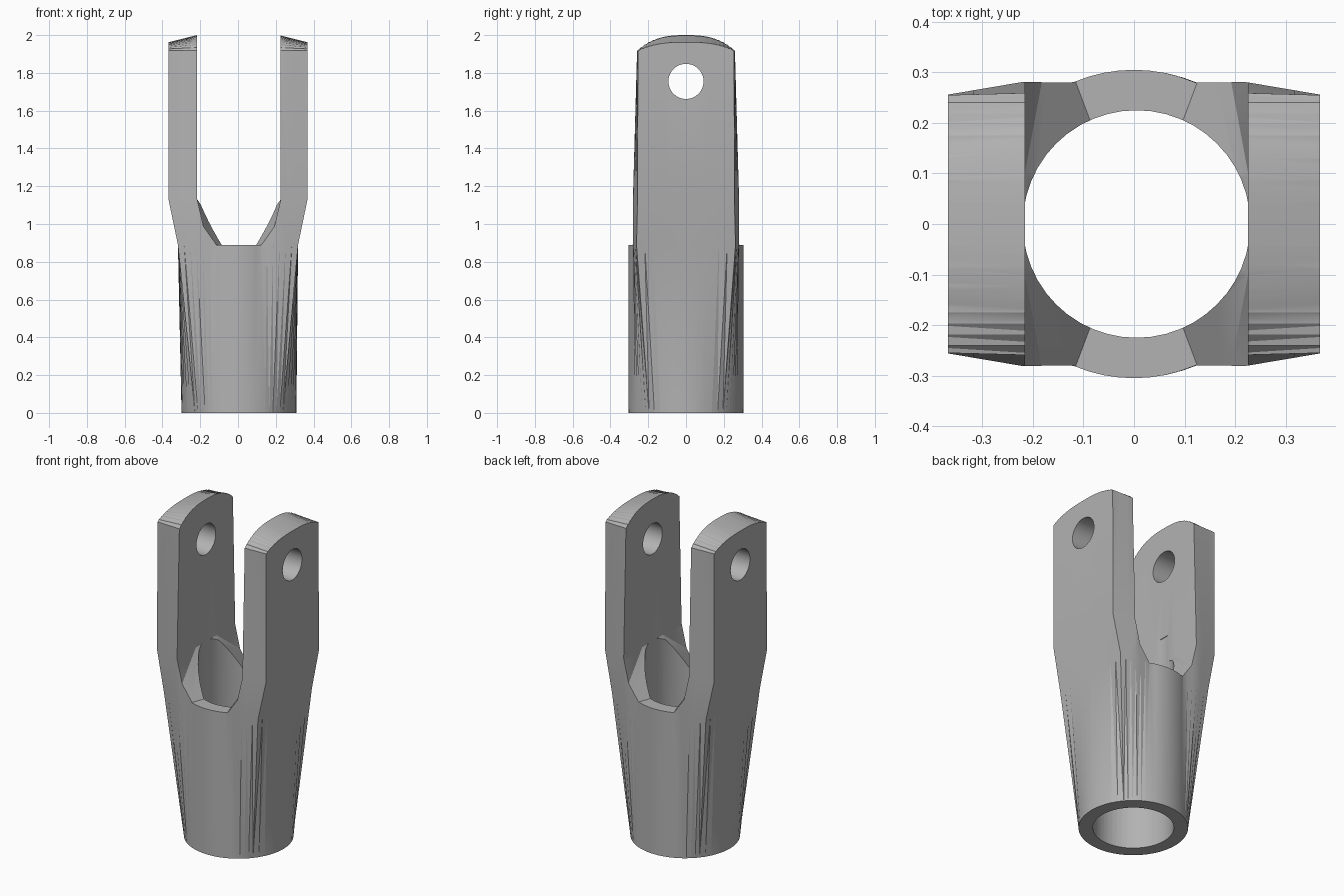
import bpy, bmesh
from math import sin, cos, pi, radians, sqrt

cube = bpy.data.objects.get("Cube")
if cube:
    bpy.data.objects.remove(cube, do_unlink=True)

steel = bpy.data.materials.new("plain grey steel")
steel.use_nodes = True
GREY = (0.45, 0.45, 0.45, 1)
steel.diffuse_color = GREY
steel.node_tree.nodes["Principled BSDF"].inputs["Base Color"].default_value = GREY

SHIFT = 0.005  # bore and slot sit slightly off the centre of the arms


def loft(name, rings):
    """Closed solid through rings that all have the same point count."""
    bm = bmesh.new()
    loops = [[bm.verts.new(p) for p in ring] for ring in rings]
    n = len(loops[0])
    for a, b in zip(loops, loops[1:]):
        for i in range(n):
            j = (i + 1) % n
            bm.faces.new((a[i], a[j], b[j], b[i]))
    bm.faces.new(loops[0])
    bm.faces.new(loops[-1])
    bmesh.ops.recalc_face_normals(bm, faces=bm.faces)
    bmesh.ops.triangulate(bm, faces=bm.faces)
    mesh = bpy.data.meshes.new(name)
    bm.to_mesh(mesh)
    bm.free()
    mesh.materials.append(steel)
    obj = bpy.data.objects.new(name, mesh)
    bpy.context.collection.objects.link(obj)
    return obj


def lerp(a, b, t):
    return a + (b - a) * t


def full_ring(quarter, z, shift=0):
    """Mirror a quarter outline (from +x to +y) into a whole ring."""
    q = quarter
    pts = q + [(-x, y) for x, y in q[-2::-1]]
    pts += [(x, -y) for x, y in pts[-2:0:-1]]
    return [(x + shift, y, z) for x, y in pts]


SIDE, BEND, FRONT = 6, 3, 4  # steps along each part of the outline


def round_section(r):
    steps = SIDE + 2 * BEND + FRONT
    stops = [(0, 40, SIDE), (40, 54, BEND), (54, 67, BEND), (67, 90, FRONT)]
    angles = [radians(lerp(a, b, i / n)) for a, b, n in stops for i in range(n)]
    return [(r * cos(a), r * sin(a)) for a in angles] + [(0, r)]


def box_section(x, y_out, y_in, r=0):
    pts = [(x, y_out * i / SIDE) for i in range(SIDE)]
    pts += [(lerp(x, 0.22, i / BEND), lerp(y_out, y_in, i / BEND)) for i in range(BEND)]
    pts += [(lerp(0.22, 0.12, i / BEND), y_in) for i in range(BEND)]
    for i in range(FRONT + 1):
        px = 0.12 * (1 - i / FRONT)
        pts.append((px, sqrt(r * r - px * px) if r else y_in))
    return pts


# Socket blending into the two flat arms
body = loft("clevis_body", [
    full_ring(round_section(0.304), 0, SHIFT),
    full_ring(box_section(0.318, 0.262, 0.28, 0.305), 0.89),
    full_ring(box_section(0.368, 0.256, 0.281), 1.13),
    full_ring(box_section(0.368, 0.255, 0.259), 1.92),
    full_ring(box_section(0.368, 0.255, 0.259), 2.2),
])


def circle(r, n, place):
    return [place(r * cos(2 * pi * i / n), r * sin(2 * pi * i / n)) for i in range(n)]


# Cutters: socket bore and cross pin hole
bore = loft("bore_cutter", [
    circle(0.225, 48, lambda a, b, z=z: (a + SHIFT, b, z)) for z in (-0.1, 1.3)])
pin = loft("pin_hole_cutter", [
    circle(0.093, 40, lambda a, b, x=x: (x, a, 1.755 + b)) for x in (-0.6, 0.6)])


# Cutter: slot between the arms with a flared, sloping floor
def slot_ring(y):
    w = 0.015 + 0.375 * abs(y)
    half = [(w, 0.89), (0.221, 1.13), (0.221, 2.4)]
    outline = half + [(-x, z) for x, z in half[::-1]]
    return [(x + SHIFT, y, z) for x, z in outline]


slot = loft("slot_cutter", [slot_ring(y) for y in (-0.4, -0.1, 0.1, 0.4)])


# Cutter: crowned arm tops that slope down towards the outside
def crown_ring(x):
    ring = []
    for i in range(25):
        y = lerp(-0.262, 0.262, i / 24)
        bulge = 1 - (abs(y) / 0.262) ** 2.8
        rise = lerp(0.08, 0.042, (abs(x) - 0.216) / 0.152)
        ring.append((x, y, 1.917 + (rise + 0.003) * bulge))
    return ring + [(x, 0.4, 1.917), (x, 0.4, 2.5), (x, -0.4, 2.5), (x, -0.4, 1.917)]


crown = loft("crown_cutter", [crown_ring(x) for x in (-0.45, -0.1, 0.1, 0.45)])

for cutter in (slot, bore, pin, crown):
    mod = body.modifiers.new(cutter.name, "BOOLEAN")
    mod.operation = "DIFFERENCE"
    mod.solver = "EXACT"
    mod.object = cutter
    cutter.hide_render = True

# Bake the cuts, then drop the cutters
bpy.context.view_layer.update()
graph = bpy.context.evaluated_depsgraph_get()
baked = bpy.data.meshes.new_from_object(body.evaluated_get(graph))
body.modifiers.clear()
body.data = baked
for cutter in (slot, bore, pin, crown):
    bpy.data.objects.remove(cutter, do_unlink=True)

bpy.ops.object.select_all(action="DESELECT")
body.select_set(True)
bpy.context.view_layer.objects.active = body
bpy.ops.object.shade_smooth_by_angle(angle=radians(25))
